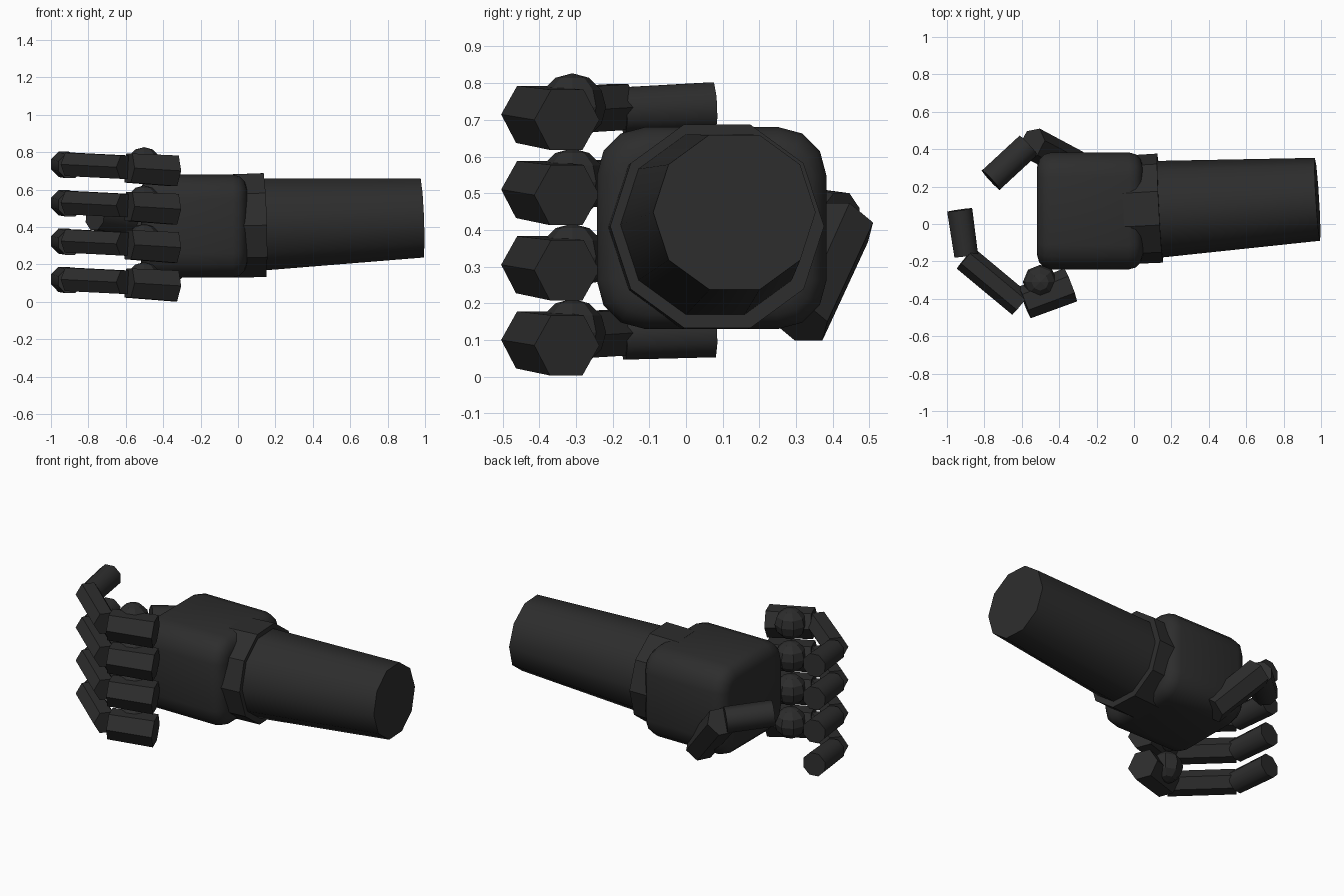
import bpy, bmesh, math
from mathutils import Vector

cube = bpy.data.objects.get("Cube")
if cube:
    bpy.data.objects.remove(cube, do_unlink=True)

# Single dark colour for the whole arm
DARK = (0.026, 0.026, 0.026, 1)
dark = bpy.data.materials.new("dark_grey")
dark.use_nodes = True
dark.diffuse_color = DARK
bsdf = dark.node_tree.nodes["Principled BSDF"]
bsdf.inputs["Base Color"].default_value = DARK
bsdf.inputs["Roughness"].default_value = 0.8


def finish(name, bm, smooth_angle=None):
    bmesh.ops.recalc_face_normals(bm, faces=bm.faces)
    mesh = bpy.data.meshes.new(name)
    bm.to_mesh(mesh)
    bm.free()
    mesh.materials.append(dark)
    obj = bpy.data.objects.new(name, mesh)
    bpy.context.collection.objects.link(obj)
    if smooth_angle:
        bpy.ops.object.select_all(action='DESELECT')
        obj.select_set(True)
        bpy.context.view_layer.objects.active = obj
        bpy.ops.object.shade_smooth_by_angle(angle=math.radians(smooth_angle))
    return obj


def prism(name, start, end, r1, r2, sides, phase=0.0, smooth_angle=None):
    """Capped prism between two points, corners level with its side axis."""
    a, b = Vector(start), Vector(end)
    axis = (b - a).normalized()
    side = axis.cross(Vector((0, 0, 1))).normalized()
    up = side.cross(axis)
    bm = bmesh.new()
    rings = []
    for centre, r in ((a, r1), (b, r2)):
        ring = []
        for i in range(sides):
            t = math.tau * i / sides + phase
            ring.append(bm.verts.new(centre + r * (math.cos(t) * side + math.sin(t) * up)))
        rings.append(ring)
        bm.faces.new(ring)
    for i in range(sides):
        j = (i + 1) % sides
        bm.faces.new((rings[0][i], rings[0][j], rings[1][j], rings[1][i]))
    return finish(name, bm, smooth_angle)


# Palm: box rounded strongly along its length, then softly at both ends
bm = bmesh.new()
bmesh.ops.create_cube(bm, size=1)
for v in bm.verts:
    v.co = Vector((-0.235, 0.07, 0.405)) + v.co * Vector((0.565, 0.625, 0.55))
long_edges = [e for e in bm.edges if abs(e.verts[0].co.x - e.verts[1].co.x) > 0.1]
bmesh.ops.bevel(bm, geom=long_edges, offset=0.13, segments=3, profile=0.5, affect='EDGES')
rims = [e for e in bm.edges if abs(e.verts[0].co.x - e.verts[1].co.x) < 0.01]
bmesh.ops.bevel(bm, geom=rims, offset=0.075, segments=3, profile=0.5, affect='EDGES')
finish("palm", bm, 40)

# Wrist cuff and forearm
prism("wrist_cuff", (-0.05, 0.075, 0.405), (0.14, 0.085, 0.41), 0.29, 0.292, 10)
prism("forearm", (0.1, 0.077, 0.413), (0.981, 0.132, 0.448), 0.26, 0.222, 10,
      smooth_angle=40)

# Four identical curled fingers
for n, label in enumerate(("little", "ring", "middle", "index")):
    z = 0.085 + 0.205 * n
    prism(label + "_finger_base", (-0.338, -0.325, z), (-0.585, -0.42, z + 0.015),
          0.095, 0.09, 6)
    prism(label + "_finger_middle", (-0.605, -0.43, z + 0.02), (-0.902, -0.183, z + 0.035),
          0.072, 0.072, 6)
    prism(label + "_finger_tip", (-0.897, -0.17, z + 0.025), (-0.932, 0.075, z + 0.035),
          0.069, 0.073, 8, math.pi / 8, 50)
    bm = bmesh.new()
    bmesh.ops.create_uvsphere(bm, u_segments=8, v_segments=6, radius=0.092)
    bmesh.ops.translate(bm, verts=bm.verts, vec=(-0.502, -0.31, z + 0.035))
    finish(label + "_knuckle", bm)

# Thumb
prism("thumb_base", (-0.31, 0.31, 0.15), (-0.545, 0.432, 0.42), 0.085, 0.088, 6)
prism("thumb_tip", (-0.565, 0.42, 0.43), (-0.765, 0.235, 0.455), 0.076, 0.076, 8,
      math.pi / 8, 50)
